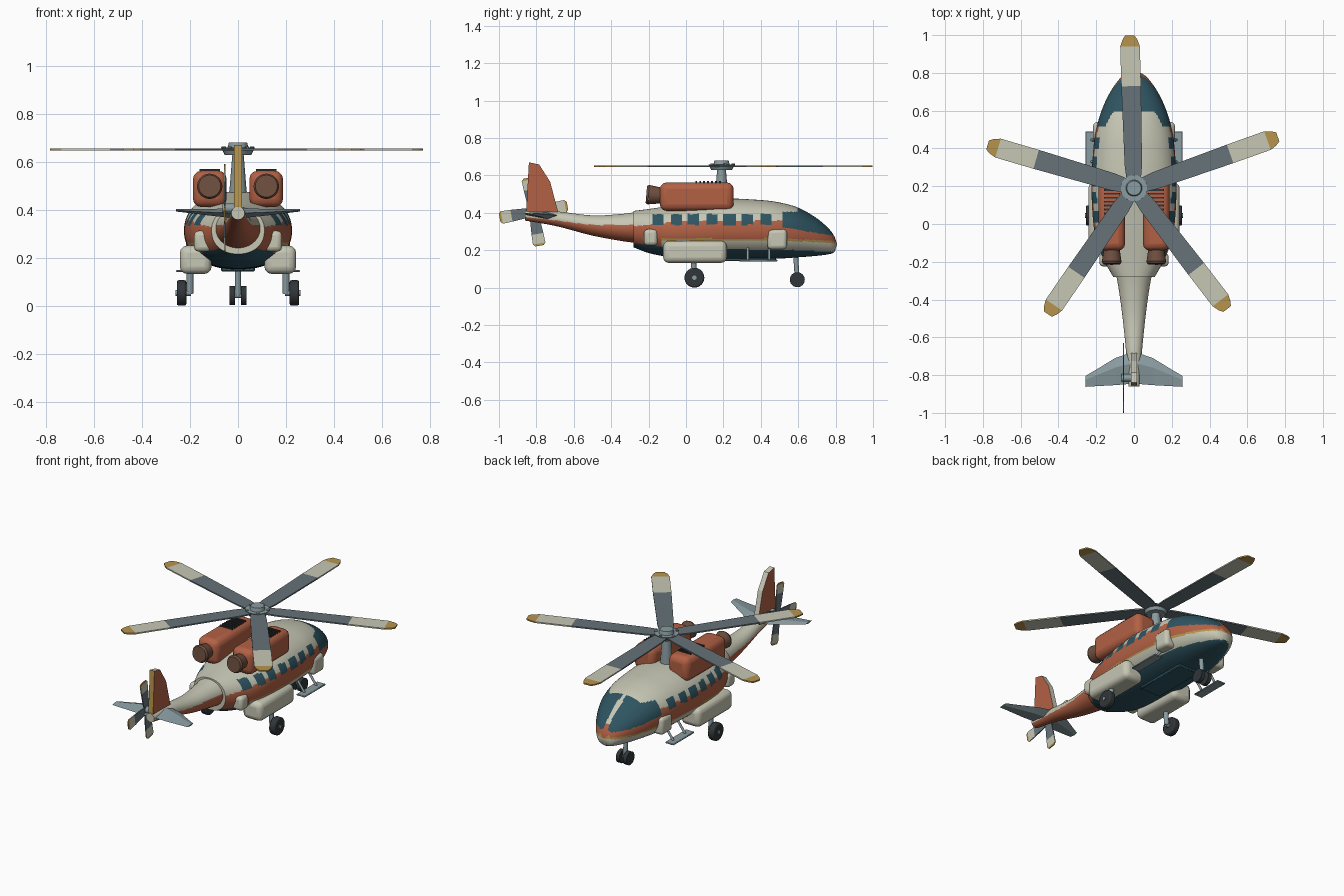
import bpy, bmesh, math
from mathutils import Vector, Matrix

old = bpy.data.objects.get("Cube")
if old:
    bpy.data.objects.remove(old)


def material(name, *srgb):
    m = bpy.data.materials.new(name)
    col = [((c + 0.055) / 1.055) ** 2.4 for c in srgb] + [1]
    m.use_nodes = True
    m.diffuse_color = col
    bsdf = next(n for n in m.node_tree.nodes if n.type == 'BSDF_PRINCIPLED')
    bsdf.inputs["Base Color"].default_value = col
    bsdf.inputs["Roughness"].default_value = 0.6
    return m


CREAM = material("cream", .78, .78, .71)
RUST = material("rust orange", .70, .38, .27)
TEAL = material("dark teal", .18, .33, .38)
GREY = material("blade grey", .40, .45, .47)
STEEL = material("pale steel", .54, .61, .63)
GOLD = material("gold", .72, .58, .30)
TYRE = material("tyre black", .19, .21, .22)
BROWN = material("exhaust brown", .43, .31, .25)


def finish(obj, name, mats, smooth=True):
    obj.name = obj.data.name = name
    for m in mats:
        obj.data.materials.append(m)
    bpy.ops.object.select_all(action='DESELECT')
    obj.select_set(True)
    bpy.context.view_layer.objects.active = obj
    if smooth:
        bpy.ops.object.shade_smooth_by_angle(angle=math.radians(35))
    return obj


def loft(name, rings, mats, rule=None, smooth=True, matrix=None):
    """Skin closed rings, cap the ends, then colour faces by a rule."""
    bm = bmesh.new()
    loops = [[bm.verts.new(p) for p in ring] for ring in rings]
    n = len(loops[0])
    for a, b in zip(loops, loops[1:]):
        for i in range(n):
            bm.faces.new((a[i], a[(i + 1) % n], b[(i + 1) % n], b[i]))
    bm.faces.new(loops[0])
    bm.faces.new(loops[-1])
    bmesh.ops.recalc_face_normals(bm, faces=bm.faces)
    bm.normal_update()
    if rule:
        for f in bm.faces:
            f.material_index = mats.index(rule(f.calc_center_median(), f.normal))
    if matrix:
        bm.transform(matrix)
    mesh = bpy.data.meshes.new(name)
    bm.to_mesh(mesh)
    bm.free()
    obj = bpy.data.objects.new(name, mesh)
    bpy.context.collection.objects.link(obj)
    return finish(obj, name, mats, smooth)


def box(name, lo, hi, mat, bevel=0, segments=3):
    lo, hi = Vector(lo), Vector(hi)
    bpy.ops.mesh.primitive_cube_add(size=1)
    obj = bpy.context.object
    obj.data.transform(Matrix.Translation((lo + hi) / 2) @ Matrix.Diagonal((*(hi - lo), 1)))
    if bevel:
        mod = obj.modifiers.new("rounding", 'BEVEL')
        mod.width, mod.segments = bevel, segments
    return finish(obj, name, [mat], bool(bevel))


def rod(name, a, b, r, mat, r2=None, sides=24):
    a, b = Vector(a), Vector(b)
    bpy.ops.mesh.primitive_cone_add(vertices=sides, radius1=r, depth=(b - a).length,
                                    radius2=r if r2 is None else r2)
    obj = bpy.context.object
    turn = (b - a).to_track_quat('Z', 'Y').to_matrix().to_4x4()
    obj.data.transform(Matrix.Translation((a + b) / 2) @ turn)
    return finish(obj, name, [mat])


def sample(stations, y):
    """Smooth interpolation through rows that start with y."""
    k = next((i for i in range(len(stations) - 2) if y <= stations[i + 1][0]), len(stations) - 2)
    p0, p1 = stations[k], stations[k + 1]
    before, after = stations[max(k - 1, 0)], stations[min(k + 2, len(stations) - 1)]
    h = p1[0] - p0[0]
    t = (y - p0[0]) / h
    out = []
    for c in range(1, len(p0)):
        m0 = (p1[c] - before[c]) / (p1[0] - before[0]) * h
        m1 = (after[c] - p0[c]) / (after[0] - p0[0]) * h
        out.append((2*t**3 - 3*t*t + 1) * p0[c] + (t**3 - 2*t*t + t) * m0
                   + (3*t*t - 2*t**3) * p1[c] + (t**3 - t*t) * m1)
    return out


def hull_rings(stations, step, sides, power):
    first, last = stations[0][0], stations[-1][0]
    count = round((last - first) / step)
    rings = []
    for i in range(count + 1):
        y = first + (last - first) * i / count
        w, lo, hi = sample(stations, y)
        ring = []
        for s in range(sides):
            c, q = math.cos(math.tau * s / sides), math.sin(math.tau * s / sides)
            ring.append((w * math.copysign(abs(c) ** power, c), y,
                         (lo + hi) / 2 + (hi - lo) / 2 * math.copysign(abs(q) ** power, q)))
        rings.append(ring)
    return rings


# Fuselage: y, half width, bottom, top
BODY = [(-.28, .11, .215, .41), (-.2, .155, .185, .42), (-.1, .195, .165, .435),
        (0, .215, .155, .45), (.2, .225, .15, .475), (.4, .215, .152, .468),
        (.5, .2, .155, .455), (.6, .172, .162, .427), (.7, .125, .17, .37),
        (.77, .075, .18, .308), (.798, .04, .195, .265), (.806, .006, .226, .238)]
WINDOWS = [-.15 + .096 * i for i in range(7)]


def livery(c, n):
    x, y, z = abs(c.x), c.y, c.z
    if n.y < -.95:
        return CREAM
    nose = min(max((y - .5) / .3, 0), 1)
    rear = min(max(-y / .28, 0), 1)
    if z < .203 - .012 * nose + .035 * rear:
        return TEAL
    if x > .014 and y > (.6 if z > .405 else .52) and z > .325 - .05 * nose:
        return TEAL
    if any(abs(y - w) < .031 and .335 < z < .393 for w in WINDOWS):
        return TEAL
    line = .252 - .014 * nose
    if z < line and y > -.13:
        return CREAM
    if z < line + .011 and y > -.13:
        return GOLD
    return RUST if z < .358 - .03 * rear - .05 * nose else CREAM


loft("fuselage", hull_rings(BODY, .01, 128, .92), [CREAM, RUST, TEAL, GOLD], livery)

# Tail boom
BOOM = [(-.86, .028, .358, .412), (-.7, .04, .33, .408), (-.5, .06, .278, .386),
        (-.35, .08, .25, .393), (-.24, .1, .235, .408)]
loft("tail_boom", hull_rings(BOOM, .02, 64, 1), [CREAM, RUST],
     lambda c, n: RUST if n.y > -.9 and c.z < .335 + max(-.5 - c.y, 0) * .12 else CREAM)

# Fin with pale leading edge and gold trailing edge
FIN = [(-.855, .39), (-.84, .67), (-.785, .658), (-.726, .565), (-.68, .39)]
loft("tail_fin", [[(x, y, z) for y, z in FIN] for x in (-.016, .016)], [RUST, CREAM, GOLD],
     lambda c, n: RUST if abs(n.x) > .7 else GOLD if n.y < -.5 else CREAM, smooth=False)

# Tailplane: x, leading y, trailing y, mid height, half thickness
for side, word in ((1, "left"), (-1, "right")):
    rings = []
    for x, front, back, z, t in ((0, -.675, -.845, .385, .022), (.1, -.71, -.853, .388, .015),
                                 (.19, -.765, -.858, .393, .009), (.258, -.805, -.862, .397, .005)):
        mid = front * .65 + back * .35
        rings.append([(side * x, front, z), (side * x, mid, z + t),
                      (side * x, back, z), (side * x, mid, z - t)])
    loft(word + "_tailplane", rings, [STEEL], smooth=False)


def rotor(name, count, matrix, start, profile, mid, tip, thick):
    """Blades along local x; profile rows are radius, half width."""
    rings = [[(r, -w, -thick), (r, w, -thick), (r, w, thick), (r, -w, thick)] for r, w in profile]
    for i in range(count):
        turn = Matrix.Rotation(math.radians(start) + math.tau * i / count, 4, 'Z')
        loft(f"{name}_{i + 1}", rings, [GREY, CREAM, GOLD],
             lambda c, n: GOLD if c.x > tip else CREAM if c.x > mid else GREY,
             smooth=False, matrix=matrix @ turn)


# Main rotor, hub and mast
HUB = Vector((0, .19, .65))
rotor("main_blade", 5, Matrix.Translation(HUB), 19.6,
      [(.02, .035), (.12, .046), (.54, .052), (.75, .052), (.785, .04), (.808, .025)], .54, .75, .004)
rod("rotor_mast", HUB - Vector((0, 0, .2)), HUB, .038, STEEL, .022)
rod("hub_plate", HUB - Vector((0, 0, .022)), HUB + Vector((0, 0, .008)), .055, STEEL, .07)
rod("hub_cap", HUB, HUB + Vector((0, 0, .03)), .045, STEEL, .038)
for i in range(5):
    a = math.radians(19.6) + math.tau * i / 5
    d = Vector((math.cos(a), math.sin(a), 0))
    rod("blade_bolt", HUB + d * .062, HUB + d * .062 + Vector((0, 0, .013)), .009, STEEL, sides=10)

# Tail rotor spins in the plane facing sideways
TAIL = Vector((-.055, -.815, .405))
plane = Matrix.Translation(TAIL) @ Matrix(((0, 0, 1, 0), (1, 0, 0, 0), (0, 1, 0, 0), (0, 0, 0, 1)))
rotor("tail_blade", 4, plane, 10,
      [(.01, .018), (.04, .026), (.12, .032), (.172, .034), (.184, .022)], .11, .172, .003)
rod("tail_rotor_hub", TAIL - Vector((.01, 0, 0)), TAIL + Vector((.05, 0, 0)), .02, STEEL)

# Paired side parts
for s, word in ((1, "left"), (-1, "right")):
    def pair(a, b):
        return (s * a[0], *a[1:]), (s * b[0], *b[1:])

    def sbox(name, a, b, mat, bevel=0, segments=3):
        lo, hi = pair(a, b)
        return box(f"{word}_{name}", [min(p) for p in zip(lo, hi)],
                   [max(p) for p in zip(lo, hi)], mat, bevel, segments)

    def srod(name, a, b, r, mat, r2=None, sides=24):
        return rod(f"{word}_{name}", *pair(a, b), r, mat, r2, sides)

    # Engine nacelle, exhaust and cooling slats
    sbox("engine", (.047, -.14, .41), (.188, .255, .562), RUST, .036)
    srod("exhaust", (.118, -.13, .492), (.118, -.2, .497), .042, BROWN, .052)
    srod("exhaust_lip", (.118, -.2, .497), (.118, -.212, .498), .053, BROWN, .046)
    for i in range(7):
        y = .05 + i * .021
        sbox("engine_slat", (.075, y, .55), (.16, y + .01, .569), TYRE)

    # Sponson and main wheel
    sbox("sponson", (.11, -.122, .132), (.242, .218, .25), CREAM, .03)
    srod("main_strut", (.2, .04, .15), (.2, .045, .05), .014, STEEL)
    srod("main_axle", (.195, .045, .053), (.26, .045, .053), .012, STEEL)
    wheel = srod("main_wheel", (.215, .045, .053), (.255, .045, .053), .053, TYRE, sides=32)
    bevel = wheel.modifiers.new("rounding", 'BEVEL')
    bevel.width, bevel.segments = .008, 2

    # Nose wheel
    srod("nose_wheel", (.012, .595, .042), (.036, .595, .042), .04, TYRE, sides=32)

    # Boarding step
    sbox("step", (.2, .285, .14), (.258, .49, .149), STEEL, .003, 1)
    for y in (.33, .445):
        srod("step_strut", (.225, y, .145), (.17, y, .22), .007, STEEL, sides=12)

    # Door fairings fore and aft
    sbox("front_door_fairing", (.14, .435, .205), (.216, .54, .312), CREAM, .02)
    sbox("rear_door_fairing", (.11, -.225, .225), (.183, -.152, .312), CREAM, .02)

# Nose strut and belly panel
rod("nose_strut", (0, .595, .04), (0, .585, .19), .013, STEEL)
rod("nose_axle", (-.03, .595, .042), (.03, .595, .042), .01, STEEL)
box("belly_panel", (-.07, .14, .142), (.07, .48, .16), TEAL, .004, 1)
